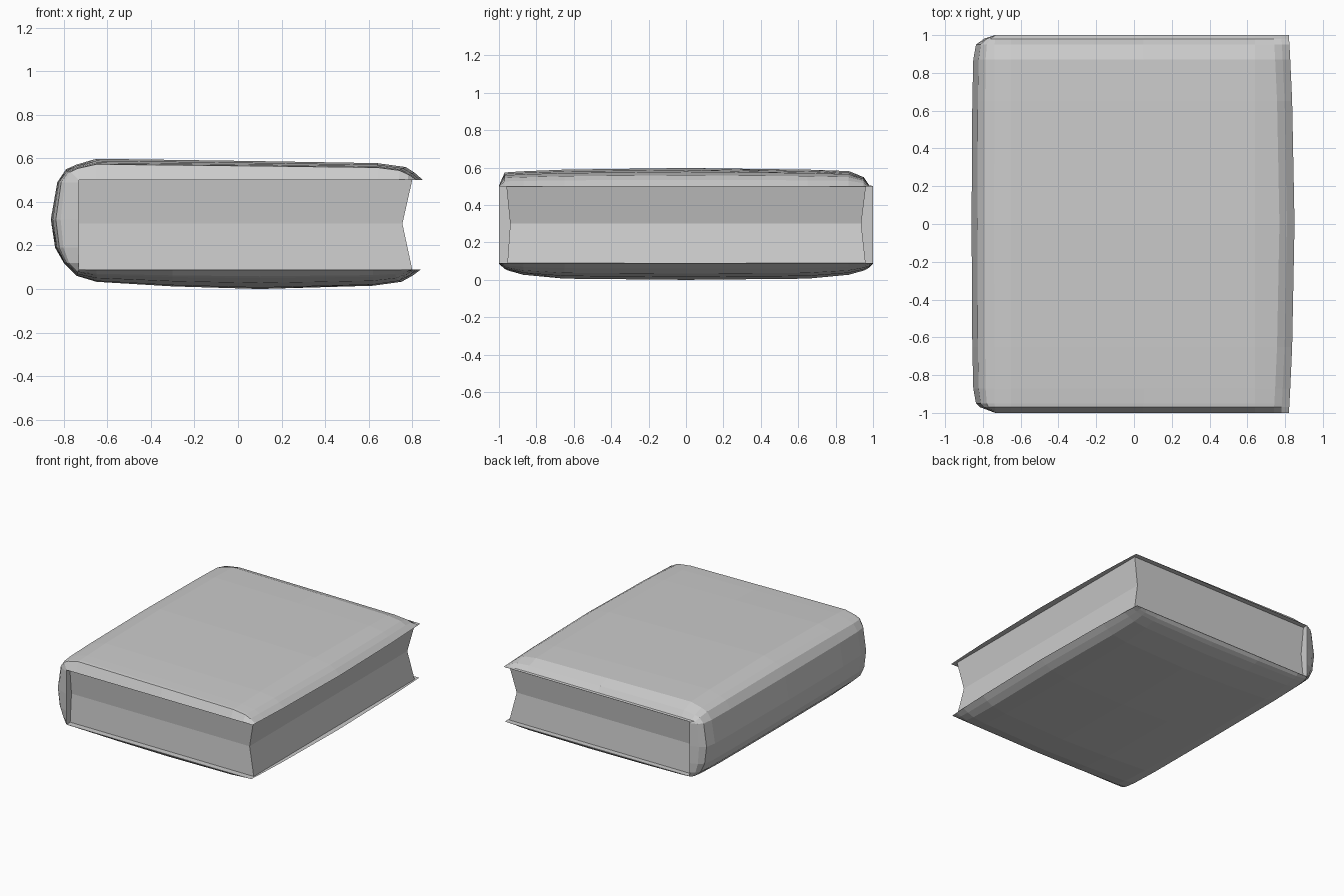
import bpy, bmesh

if "Cube" in bpy.data.objects:
    bpy.data.objects.remove(bpy.data.objects["Cube"], do_unlink=True)

# One plain grey for the whole book
grey = bpy.data.materials.new("light_grey")
grey.use_nodes = True
grey.diffuse_color = (0.6, 0.6, 0.6, 1)
grey.node_tree.nodes["Principled BSDF"].inputs["Base Color"].default_value = (0.6, 0.6, 0.6, 1)

SPINE_X, LOW, HIGH = -0.73, 0.09, 0.50


def loft(name, rings):
    """Skin closed rings of equal length and cap both ends."""
    bm = bmesh.new()
    rows = [[bm.verts.new(p) for p in ring] for ring in rings]
    n = len(rows[0])
    for a, b in zip(rows, rows[1:]):
        for i in range(n):
            j = (i + 1) % n
            bm.faces.new((a[i], a[j], b[j], b[i]))
    for row in (rows[0], rows[-1]):
        for i in range(n // 2 - 1):
            bm.faces.new((row[i], row[i + 1], row[n - 2 - i], row[n - 1 - i]))
    bmesh.ops.remove_doubles(bm, verts=bm.verts, dist=0.0005)
    bmesh.ops.dissolve_degenerate(bm, edges=bm.edges, dist=0.0005)
    bmesh.ops.recalc_face_normals(bm, faces=bm.faces)
    mesh = bpy.data.meshes.new(name)
    bm.to_mesh(mesh)
    bm.free()
    mesh.materials.append(grey)
    obj = bpy.data.objects.new(name, mesh)
    bpy.context.collection.objects.link(obj)
    return obj


# Cover: outer outline from the lower fore edge, round the spine, to the upper one
outline = [(0.84, 0.09), (0.80, 0.06), (0.75, 0.033), (0.62, 0.015), (0.1, 0.0),
           (-0.3, 0.012), (-0.65, 0.033), (-0.74, 0.06), (-0.80, 0.12), (-0.84, 0.19),
           (-0.86, 0.32), (-0.83, 0.49), (-0.79, 0.55), (-0.74, 0.572), (-0.65, 0.598),
           (0.05, 0.588), (0.64, 0.578), (0.77, 0.56), (0.81, 0.535), (0.85, 0.50)]

# Along the book: y, then fullness of the lower board, spine and upper board
sections = [(-1.0, 0.04, 0.04, 0.04), (-0.97, 0.35, 0.65, 0.74), (-0.95, 0.45, 0.82, 0.77),
            (-0.87, 0.70, 0.93, 0.82), (-0.65, 0.93, 0.97, 0.91), (0.0, 1, 1, 1),
            (0.65, 0.93, 0.97, 0.91), (0.87, 0.70, 0.93, 0.83), (0.95, 0.45, 0.82, 0.50),
            (0.98, 0.28, 0.5, 0.05), (1.0, 0.04, 0.04, 0.02)]


def cover_ring(y, low, mid, high):
    outer, inner = [], []
    for x, z in outline:
        if x > 0.7:
            x -= 0.03 * y * y
        ix, iz = max(x, SPINE_X), min(max(z, LOW), HIGH)
        tz = low if z < 0.3 else high
        outer.append((ix + (x - ix) * mid, y, iz + (z - iz) * tz))
        inner.append((ix, y, iz))
    return outer + inner[::-1]


loft("cover", [cover_ring(*s) for s in sections])

# Page block: three levels, pinched at the middle on the open sides
levels = [(LOW, 0.80, -0.955, 0.96), (0.30, 0.755, -0.94, 0.937), (HIGH, 0.80, -0.96, 0.962)]
loft("page_block", [[(SPINE_X - 0.01, front, z), (fore, front, z),
                     (fore, back, z), (SPINE_X - 0.01, back, z)]
                    for z, fore, front, back in levels])
